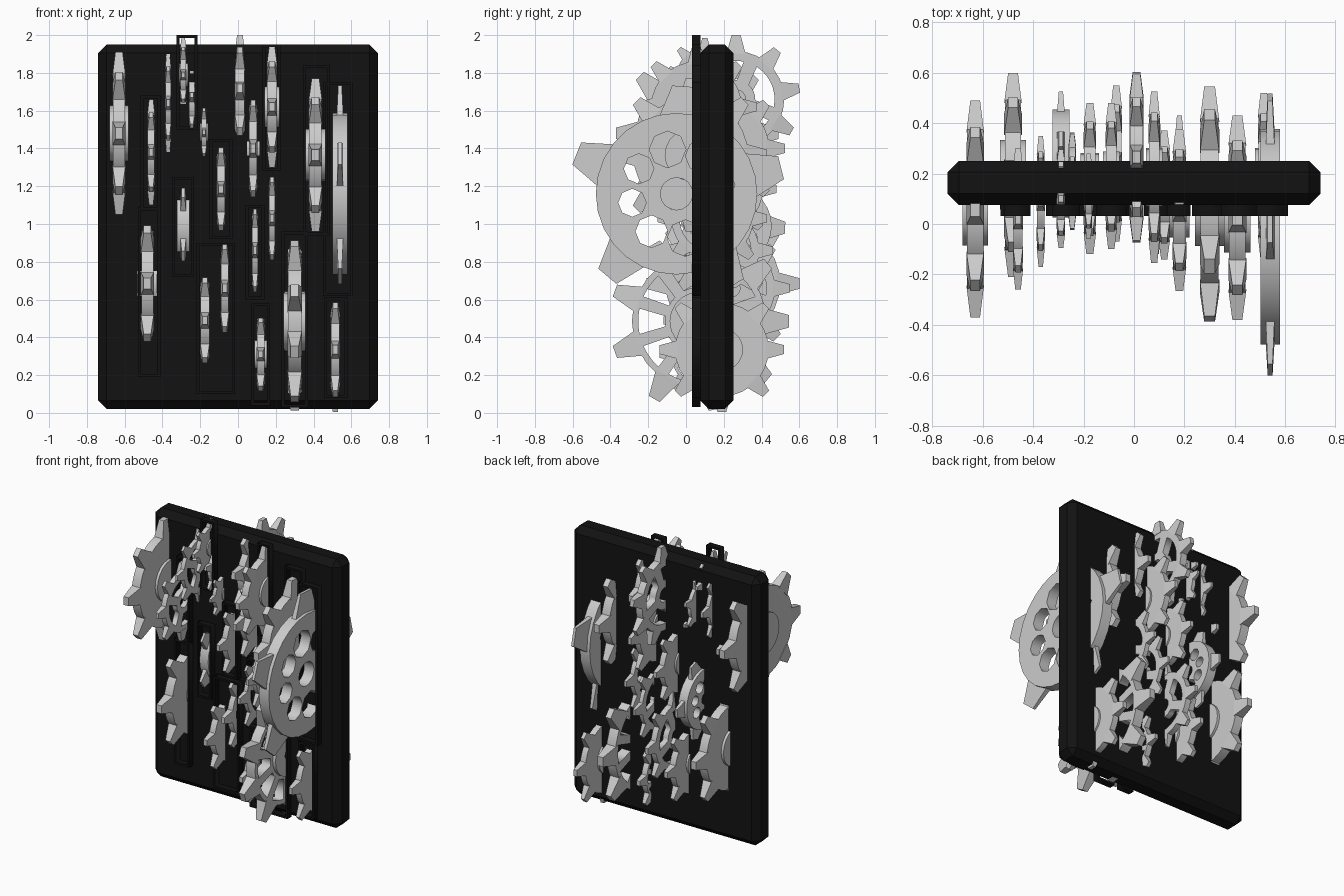
import bpy, bmesh
from math import sin, cos, pi, radians
from mathutils import Matrix

if "Cube" in bpy.data.objects:
    bpy.data.objects.remove(bpy.data.objects["Cube"])

black = bpy.data.materials.new("black")
black.diffuse_color = (0.006, 0.006, 0.006, 1)
black.use_nodes = True
black.node_tree.nodes["Principled BSDF"].inputs["Base Color"].default_value = black.diffuse_color
# local (u, v, w) -> world: gears spin about x, frames face -y
GEAR = Matrix(((0, 0, 1, 0), (1, 0, 0, 0), (0, 1, 0, 0), (0, 0, 0, 1)))
FRAME = Matrix(((1, 0, 0, 0), (0, 0, -1, 0), (0, 1, 0, 0), (0, 0, 0, 1)))


def arc(r, n, a0=0, a1=2 * pi, closed=True):
    steps = n if closed else n - 1
    return [(r * cos(a0 + (a1 - a0) * i / steps), r * sin(a0 + (a1 - a0) * i / steps)) for i in range(n)]


def ngon(cx, cy, r, n):
    return [(cx + x, cy + y) for x, y in arc(r, n)]


def add_plate(bm, loops, half):
    """Flat plate with holes: filled 2D curve, extruded."""
    cu = bpy.data.curves.new("profile", 'CURVE')
    cu.dimensions, cu.fill_mode, cu.extrude = '2D', 'BOTH', half
    for pts in loops:
        s = cu.splines.new('POLY')
        s.points.add(len(pts) - 1)
        for p, (x, y) in zip(s.points, pts):
            p.co = (x, y, 0, 1)
        s.use_cyclic_u = True
    ob = bpy.data.objects.new("profile", cu)
    bpy.context.collection.objects.link(ob)
    bpy.context.view_layer.update()
    me = bpy.data.meshes.new_from_object(ob.evaluated_get(bpy.context.evaluated_depsgraph_get()))
    bm.from_mesh(me)
    bpy.data.objects.remove(ob)
    bpy.data.curves.remove(cu)
    bpy.data.meshes.remove(me)


def add_tooth(bm, a, r0, r1, base, tip, w0, w1):
    """Tooth tapering in both width and thickness."""
    rows = []
    for r, h, w in ((r0, base, w0), (r1, tip, w1)):
        rows.append([bm.verts.new((r * cos(a) - t * sin(a), r * sin(a) + t * cos(a), z))
                     for t, z in ((-h, -w), (h, -w), (h, w), (-h, w))])
    A, B = rows
    bm.faces.new(A[::-1])
    bm.faces.new(B)
    for i in range(4):
        j = (i + 1) % 4
        bm.faces.new((A[i], A[j], B[j], B[i]))


def finish(bm, name, matrix, mat=None):
    bmesh.ops.remove_doubles(bm, verts=bm.verts, dist=1e-5)
    bmesh.ops.recalc_face_normals(bm, faces=bm.faces)
    bm.transform(matrix)
    me = bpy.data.meshes.new(name)
    bm.to_mesh(me)
    bm.free()
    ob = bpy.data.objects.new(name, me)
    bpy.context.collection.objects.link(ob)
    if mat:
        me.materials.append(mat)
    return ob


def gear(name, x, y, z, R, width, style, n=8, phase=90):
    bm = bmesh.new()
    rb, w = 0.75 * R, width / 2
    body = [arc(rb, 28)]
    if style == 'holes':
        body.append(arc(0.15 * R, 16))
        for i, (hx, hy) in enumerate(arc(0.42 * R, 8, 0.2, 0.2 + 2 * pi)):
            body.append(ngon(hx, hy, (0.13, 0.15, 0.17, 0.14)[i % 4] * R, 8))
    elif style == 'spokes':
        body.append(arc(0.10 * R, 16))
        for i in range(10):
            c = 2 * pi * i / 10
            body.append(arc(0.68 * R, 4, c - 0.21, c + 0.21, False) + arc(0.38 * R, 3, c + 0.15, c - 0.15, False))
        add_plate(bm, [arc(0.33 * R, 20), arc(0.10 * R, 16)], w * 1.5)
    elif style == 'ring':
        body.append(arc(0.15 * R, 16))
        for i in range(4):
            c = pi * i / 2 + 0.4
            body.append(arc(0.60 * R, 8, c - 0.6, c + 0.6, False) + arc(0.30 * R, 5, c + 0.45, c - 0.45, False))
    else:
        add_plate(bm, [arc(0.34 * R, 20)], w * 1.45)
    add_plate(bm, body, w * (1 if style == 'holes' else 0.92))
    # teeth around the rim
    k = 0.45 if style == 'holes' else 1
    base, tip = (0.21 * R, 0.11 * R) if n < 6 else (0.15 * R, 0.07 * R)
    for i in range(n):
        add_tooth(bm, radians(phase) + 2 * pi * i / n, rb * 0.94, R, base, tip, w * k, w * k * 0.55)
    finish(bm, name, Matrix.Translation((x, y, z)) @ GEAR)


# chamfered backing slab
bm = bmesh.new()
bmesh.ops.create_cube(bm, size=1)
bm.transform(Matrix.Translation((0, 0.163, 0.985)) @ Matrix.Diagonal((1.48, 0.175, 1.93, 1)))
bmesh.ops.bevel(bm, geom=bm.edges[:], offset=0.045, segments=1, affect='EDGES')
finish(bm, "backing_slab", Matrix(), black)

# thin rectangular frames on the front, around the gears
frames = [(-0.325, -0.215, 1.50, 2.00), (-0.53, -0.41, 0.19, 1.09), (-0.515, -0.41, 1.07, 1.68),
          (-0.35, -0.235, 0.72, 1.25), (0.345, 0.485, 0.94, 1.84), (0.45, 0.61, 0.62, 1.75),
          (0.455, 0.58, 0.08, 0.61), (-0.22, -0.015, 0.10, 0.90), (-0.15, -0.03, 0.92, 1.45),
          (0.13, 0.225, 1.28, 1.95), (0.23, 0.37, 0.03, 0.96), (0.07, 0.17, 0.04, 0.58),
          (0.04, 0.14, 0.60, 1.10)]
for i, (x0, x1, z0, z1) in enumerate(frames):
    bm, t = bmesh.new(), 0.015
    add_plate(bm, [[(x0, z0), (x1, z0), (x1, z1), (x0, z1)],
                   [(x0 + t, z0 + t), (x1 - t, z0 + t), (x1 - t, z1 - t), (x0 + t, z1 - t)]], 0.023)
    finish(bm, f"slot_frame_{i + 1}", Matrix.Translation((0, 0.055, 0)) @ FRAME, black)

# gears: x, y, z, tip radius, thickness, style, teeth, phase
gears = [
    (-0.63, 0.06, 1.48, 0.43, 0.070, 'hub', 8, 90),
    (-0.46, 0.02, 1.38, 0.28, 0.040, 'ring', 8, 90),
    (-0.48, 0.195, 0.685, 0.405, 0.070, 'hub', 8, 90),
    (-0.37, 0.09, 1.64, 0.26, 0.032, 'ring', 8, 90),
    (-0.29, 0.10, 1.79, 0.195, 0.034, 'hub', 8, 90),
    (-0.245, 0.17, 1.64, 0.195, 0.030, 'hub', 7, 270),
    (-0.18, 0.11, 1.485, 0.17, 0.028, 'hub', 8, 90),
    (-0.29, 0.24, 0.99, 0.285, 0.068, 'holes', 5, 70),
    (-0.09, 0.19, 1.185, 0.29, 0.045, 'hub', 8, 90),
    (-0.175, 0.18, 0.49, 0.30, 0.050, 'hub', 8, 90),
    (-0.07, 0.24, 0.66, 0.31, 0.045, 'ring', 8, 90),
    (0.01, 0.265, 1.66, 0.34, 0.055, 'ring', 9, 90),
    (0.08, 0.185, 1.40, 0.34, 0.045, 'hub', 8, 90),
    (0.18, 0.055, 1.62, 0.32, 0.055, 'hub', 8, 90),
    (0.18, 0.14, 1.03, 0.29, 0.035, 'ring', 8, 90),
    (0.09, 0.17, 0.86, 0.29, 0.032, 'ring', 8, 90),
    (0.12, 0.115, 0.31, 0.255, 0.045, 'spokes', 8, 90),
    (0.30, 0.07, 0.485, 0.475, 0.078, 'spokes', 9, 80),
    (0.41, 0.025, 1.365, 0.405, 0.072, 'hub', 8, 90),
    (0.54, -0.05, 1.16, 0.57, 0.078, 'holes', 5, 158),
    (0.515, 0.19, 0.335, 0.33, 0.048, 'hub', 8, 90),
]
for i, g in enumerate(gears):
    gear(f"gear_{i + 1}", *g)
